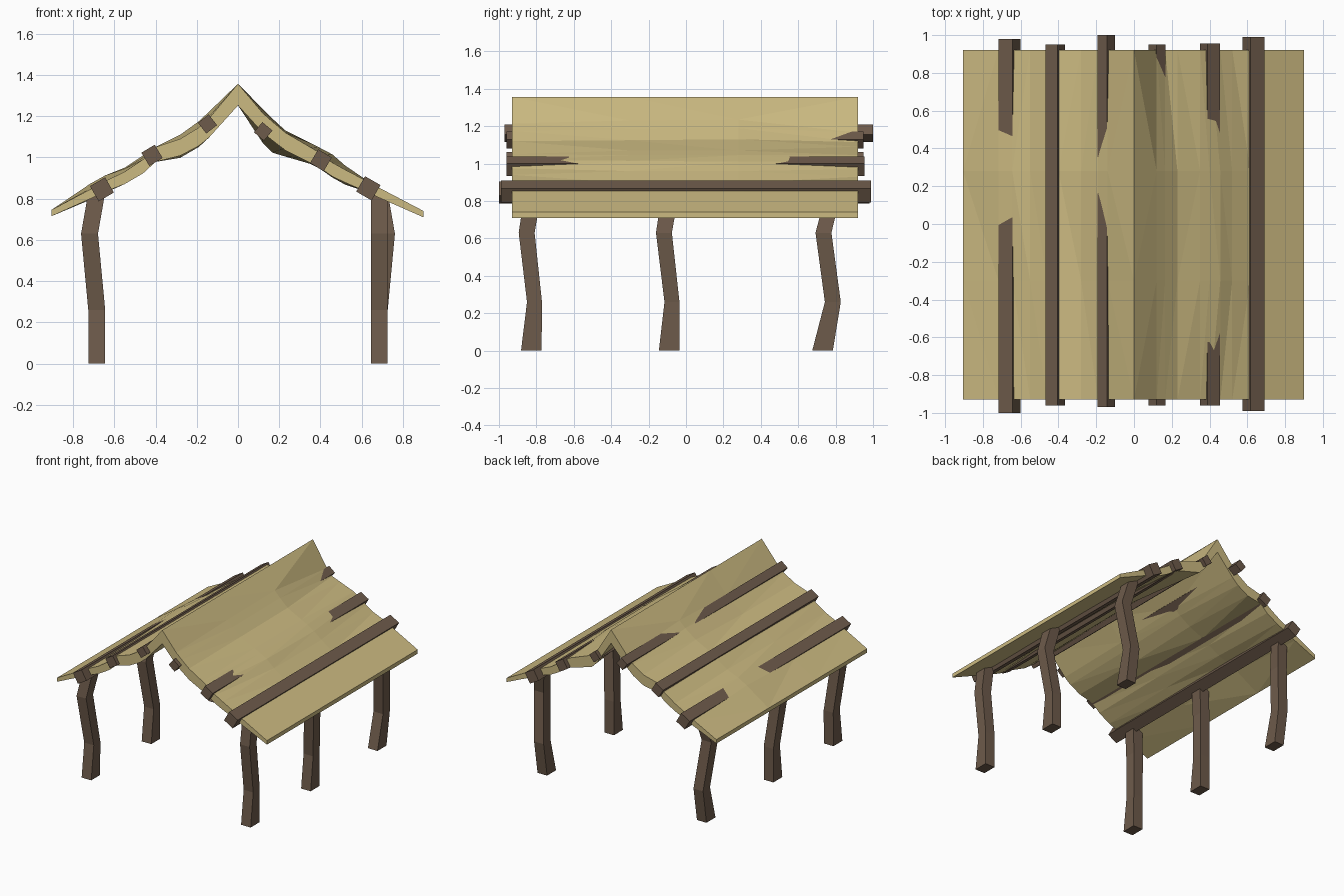
import bpy
import bmesh
from math import radians
from mathutils import Matrix, Vector

cube = bpy.data.objects.get("Cube")
if cube:
    bpy.data.objects.remove(cube)


def material(name, colour):
    mat = bpy.data.materials.new(name)
    mat.use_nodes = True
    mat.diffuse_color = (*colour, 1)
    mat.node_tree.nodes["Principled BSDF"].inputs["Base Color"].default_value = (*colour, 1)
    return mat


wood = material("dark_wood", (0.155, 0.104, 0.07))
hide = material("straw_cloth", (0.60, 0.49, 0.22))


def finish(bm, name, mat):
    bmesh.ops.recalc_face_normals(bm, faces=bm.faces)
    mesh = bpy.data.meshes.new(name)
    bm.to_mesh(mesh)
    bm.free()
    mesh.materials.append(mat)
    obj = bpy.data.objects.new(name, mesh)
    bpy.context.collection.objects.link(obj)
    return obj


def loft(bm, rings):
    """Skin a list of closed rings and cap both ends."""
    rings = [[bm.verts.new(p) for p in ring] for ring in rings]
    for a, b in zip(rings, rings[1:]):
        for i in range(len(a)):
            j = (i + 1) % len(a)
            bm.faces.new((a[i], a[j], b[j], b[i]))
    bm.faces.new(rings[0])
    bm.faces.new(rings[-1])


# Roof sheet: sagging cross-sections lofted from front to back
columns = (-.905, -.717, -.645, -.55, -.46, -.4, -.28, -.19, -.14, 0,
           .12, .165, .23, .35, .4, .457, .52, .616, .69, .9)
sections = {
    -.93: (.745, .845, .885, .93, .99, 1.05, 1.09, 1.145, 1.19, 1.357,
           1.215, 1.175, 1.12, 1.05, 1.02, .975, .94, .89, .85, .74),
    -.3: (.745, .85, .89, .945, 1.0, 1.05, 1.09, 1.155, 1.2, 1.357,
          1.23, 1.185, 1.125, 1.07, 1.045, 1.015, .96, .895, .85, .74),
    .28: (.745, .872, .912, .95, 1.01, 1.05, 1.11, 1.175, 1.222, 1.357,
          1.235, 1.19, 1.13, 1.07, 1.045, 1.01, .96, .895, .85, .74),
    .92: (.745, .84, .88, .93, .99, 1.05, 1.08, 1.14, 1.19, 1.357,
          1.165, 1.115, 1.09, 1.045, 1.015, .97, .93, .89, .85, .74),
}


def thickness(x):
    return .03 + .075 * (1 - abs(x) / .91)


rings = []
for y, heights in sections.items():
    top = [Vector((x, y, z)) for x, z in zip(columns, heights)]
    under = [p - Vector((0, 0, thickness(p.x))) for p in reversed(top)]
    rings.append(top + under)
bm = bmesh.new()
loft(bm, rings)
bmesh.ops.triangulate(bm, faces=[f for f in bm.faces if len(f.verts) == 4])
finish(bm, "roof_sheet", hide)

# Roof poles: x, z, thickness, tilt, front end, back end
poles = {
    "right_low_pole": (-.66, .845, .085, -30, -1.0, .98),
    "right_middle_pole": (-.417, 1.01, .075, -31, -.96, .95),
    "right_high_pole": (-.148, 1.162, .066, -38, -.97, 1.0),
    "left_high_pole": (.122, 1.126, .064, 40, -.96, .95),
    "left_middle_pole": (.402, .986, .077, 31, -.96, .955),
    "left_low_pole": (.632, .85, .086, 30, -.99, .99),
}
for name, (x, z, size, tilt, front, back) in poles.items():
    bm = bmesh.new()
    bmesh.ops.create_cube(bm, size=1, matrix=Matrix.Translation((x, (front + back) / 2, z))
                          @ Matrix.Rotation(radians(tilt), 4, "Y")
                          @ Matrix.Diagonal((size, back - front, size, 1)))
    finish(bm, name, wood)

# Crooked legs: (height, y centre, y width) at each joint
leg_rows = {
    "front": ((0, -.827, .11), (.26, -.81, .08), (.63, -.852, .085), (.83, -.82, .09)),
    "middle": ((0, -.09, .11), (.26, -.075, .08), (.63, -.118, .085), (.83, -.085, .09)),
    "back": ((0, .73, .11), (.26, .785, .085), (.63, .735, .085), (.83, .785, .08)),
}
for side, sign in (("left", 1), ("right", -1)):
    for row, joints in leg_rows.items():
        rings = []
        for z, y, width in joints:
            straight = side == "left" and row == "front"
            bend = .035 if z == .63 and not straight else 0
            x = sign * (.685 + bend)
            rings.append([(x + a * .041, y + b * width / 2, z)
                          for a, b in ((-1, -1), (1, -1), (1, 1), (-1, 1))])
        bm = bmesh.new()
        loft(bm, rings)
        finish(bm, f"{row}_{side}_leg", wood)
